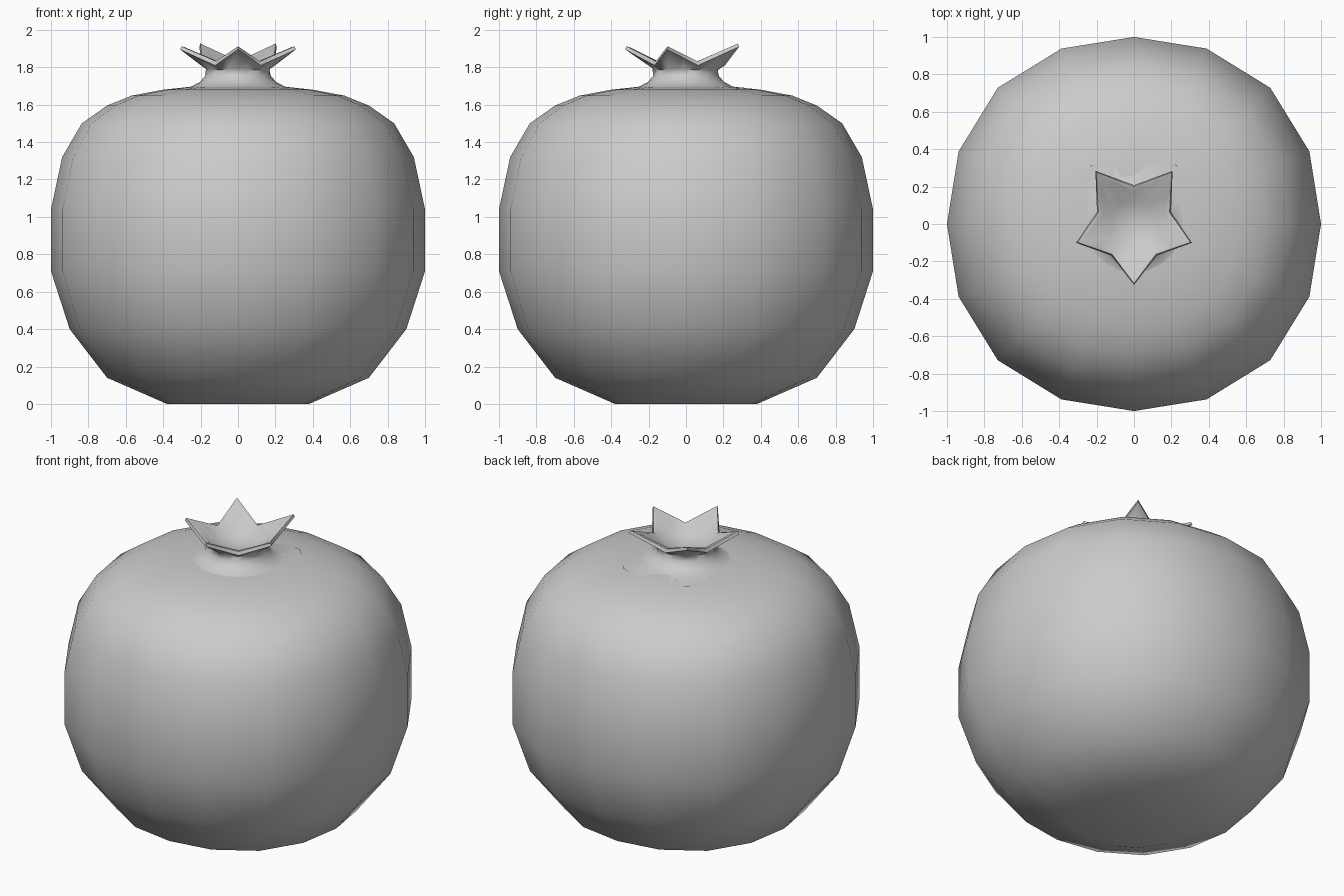
import bpy, bmesh
from math import sin, cos, pi, radians

if "Cube" in bpy.data.objects:
    bpy.data.objects.remove(bpy.data.objects["Cube"])


def loft(name, rings, bottom, top):
    """Skin a stack of closed rings and close both ends to a centre point."""
    bm = bmesh.new()
    rows = [[bm.verts.new(p) for p in ring] for ring in rings]
    n = len(rows[0])
    for a, b in zip(rows, rows[1:]):
        for i in range(n):
            j = (i + 1) % n
            bm.faces.new((a[i], a[j], b[j], b[i]))
    for z, row in ((bottom, rows[0]), (top, rows[-1])):
        if z is None:
            continue
        c = bm.verts.new((0, 0, z))
        for i in range(n):
            bm.faces.new((c, row[i], row[(i + 1) % n]))
    bmesh.ops.recalc_face_normals(bm, faces=bm.faces)
    mesh = bpy.data.meshes.new(name)
    bm.to_mesh(mesh)
    bm.free()
    ob = bpy.data.objects.new(name, mesh)
    bpy.context.collection.objects.link(ob)
    bpy.ops.object.select_all(action='DESELECT')
    ob.select_set(True)
    bpy.context.view_layer.objects.active = ob
    bpy.ops.object.shade_smooth_by_angle(angle=radians(60))
    return ob


# Fruit body: 16 sides, very slightly squared in plan
profile = [(0.38, 0.0), (0.70, 0.14), (0.90, 0.40), (1.0, 0.71), (1.0, 1.04),
           (0.94, 1.32), (0.835, 1.50), (0.70, 1.595), (0.57, 1.648),
           (0.40, 1.68), (0.26, 1.695)]


def body_ring(r, z):
    pts = []
    for i in range(16):
        a = i * pi / 8
        k = r * (1 + 0.03 * sin(2 * a) ** 2)
        pts.append((k * cos(a), k * sin(a), z))
    return pts


loft("fruit_body", [body_ring(r, z) for r, z in profile], 0.01, 1.70)


# Neck and five-pointed crown: each ring blends between tips and notches
def crown_ring(rt, zt, rn, zn):
    keys = []
    for i in range(10):
        a = -pi / 2 + i * pi / 5
        tip = i % 2 == 0
        r, z = (rt, zt) if tip else (rn, zn)
        if tip and rt > 0.3 and sin(a) > 0.5:      # rear tips reach further
            r, z = r * 1.08, z + 0.015
        keys.append((r * cos(a), r * sin(a), z))
    pts = []
    for i, p in enumerate(keys):
        q = keys[(i + 1) % 10]
        k = 1 / cos(pi / 10) if rt == rn else 1
        pts += [p, (k * (p[0] + q[0]) / 2, k * (p[1] + q[1]) / 2, (p[2] + q[2]) / 2)]
    return pts


crown = [(0.36, 1.675, 0.36, 1.675), (0.25, 1.697, 0.25, 1.697),
         (0.205, 1.72, 0.205, 1.72), (0.175, 1.755, 0.175, 1.755),
         (0.18, 1.795, 0.17, 1.785), (0.325, 1.895, 0.208, 1.81),
         (0.318, 1.912, 0.20, 1.832), (0.295, 1.905, 0.18, 1.83),
         (0.13, 1.79, 0.12, 1.785)]
loft("crown", [crown_ring(*c) for c in crown], None, 1.765)
